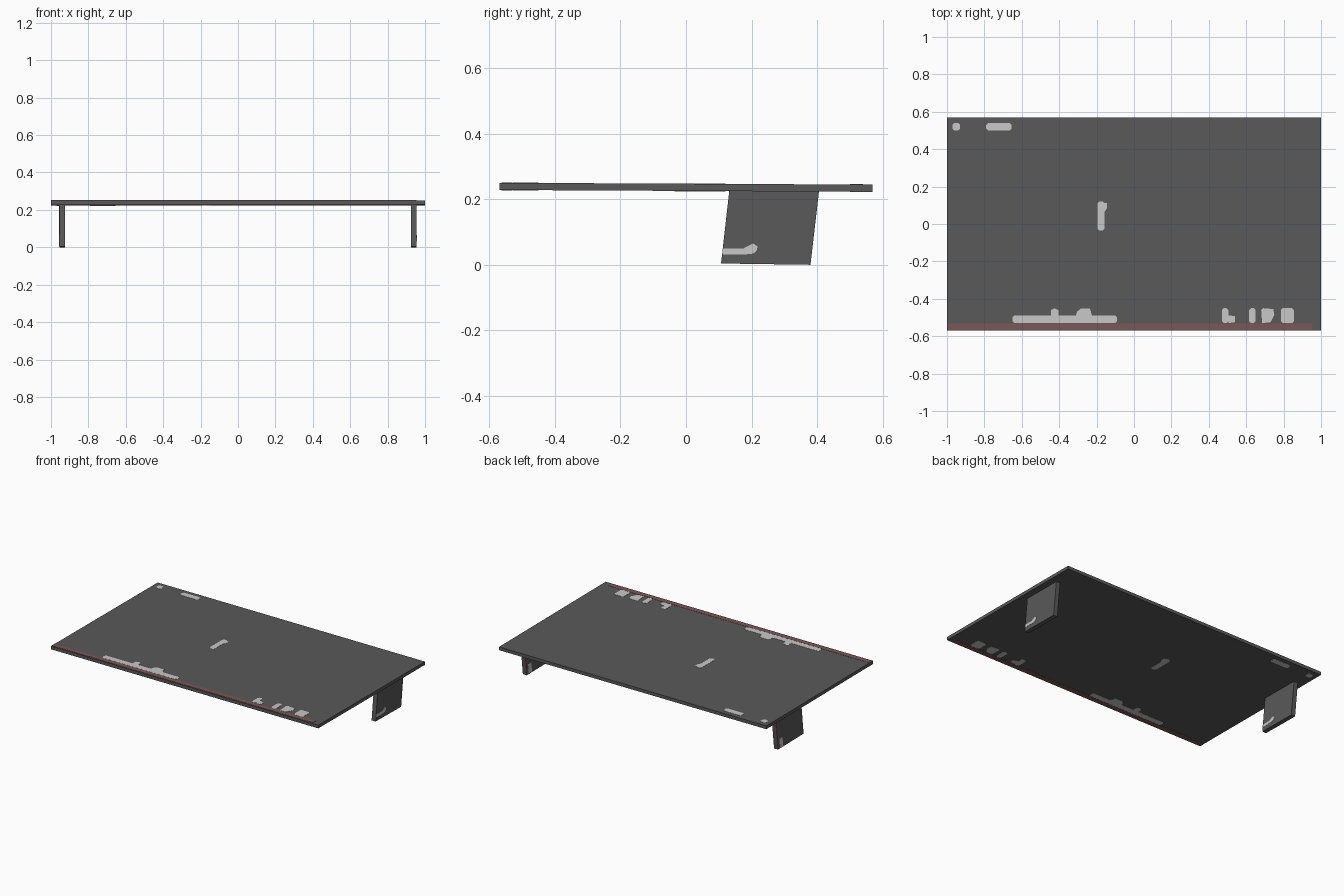
import bpy, bmesh
from mathutils import Vector

if "Cube" in bpy.data.objects:
    bpy.data.objects.remove(bpy.data.objects["Cube"])


def material(name, rgb):
    m = bpy.data.materials.new(name)
    m.diffuse_color = (*rgb, 1)
    m.use_nodes = True
    m.node_tree.nodes["Principled BSDF"].inputs["Base Color"].default_value = m.diffuse_color
    return m


GREY = material("dark grey", (0.10, 0.10, 0.10))
PALE = material("pale grey", (0.58, 0.58, 0.58))
RED = material("dull red", (0.20, 0.095, 0.095))


def prisms(name, outlines, offset, mat):
    """Closed prisms: each 3D outline is swept along the offset vector."""
    bm = bmesh.new()
    for pts in outlines:
        low = [bm.verts.new(p) for p in pts]
        high = [bm.verts.new(Vector(p) + Vector(offset)) for p in pts]
        bm.faces.new(low[::-1])
        bm.faces.new(high)
        for i in range(len(pts)):
            j = (i + 1) % len(pts)
            bm.faces.new((low[i], low[j], high[j], high[i]))
    bmesh.ops.recalc_face_normals(bm, faces=bm.faces[:])
    mesh = bpy.data.meshes.new(name)
    bm.to_mesh(mesh)
    bm.free()
    mesh.materials.append(mat)
    ob = bpy.data.objects.new(name, mesh)
    bpy.context.collection.objects.link(ob)


def chamfered(x0, x1, y0, y1, c=0.01):
    return [(x0 + c, y0), (x1 - c, y0), (x1, y0 + c), (x1, y1 - c),
            (x1 - c, y1), (x0 + c, y1), (x0, y1 - c), (x0, y0 + c)]


def rect(x0, x1, y0, y1):
    return [(x0, y0), (x1, y0), (x1, y1), (x0, y1)]


def under(y):                      # underside height of the tilted slab
    return 0.2255 - 0.005 * y


THICK, PLATE = 0.022, 0.0012


def on_slab(outline, lift):
    return [(x, y, under(y) + lift) for x, y in outline]


# Slab
prisms("wing_slab", [on_slab(rect(-1, 1, -0.57, 0.57), 0)], (0, 0, THICK), GREY)

# Worn pale patches and front stripe, on both faces of the slab
patches = [chamfered(*r) for r in (
    (-0.97, -0.93, 0.50, 0.54), (-0.79, -0.655, 0.50, 0.54),
    (-0.195, -0.158, -0.035, 0.12),
    (-0.65, -0.09, -0.53, -0.49),
    (0.47, 0.505, -0.53, -0.45), (0.615, 0.65, -0.53, -0.45),
    (0.785, 0.855, -0.53, -0.45))]
patches += [
    [(-0.16, 0.06), (-0.145, 0.085), (-0.145, 0.112), (-0.16, 0.112)],
    [(-0.445, -0.49), (-0.405, -0.49), (-0.405, -0.46), (-0.425, -0.45), (-0.445, -0.46)],
    [(-0.31, -0.49), (-0.225, -0.49), (-0.235, -0.452), (-0.285, -0.452), (-0.305, -0.47)],
    [(0.505, -0.53), (0.54, -0.525), (0.54, -0.493), (0.505, -0.488)],
    [(0.685, -0.53), (0.73, -0.525), (0.75, -0.485), (0.745, -0.455), (0.69, -0.45), (0.68, -0.46)],
]
stripe = [rect(-1, 0.955, -0.563, -0.531)]
for side, lift in (("top", THICK), ("bottom", -PLATE)):
    prisms(f"{side}_patches", [on_slab(p, lift) for p in patches], (0, 0, PLATE), PALE)
    prisms(f"{side}_stripe", [on_slab(p, lift) for p in stripe], (0, 0, PLATE), RED)

# Raked supports with their painted marks
support = [(0.107, 0.004), (0.38, 0), (0.406, under(0.406)), (0.132, under(0.132))]
right_marks = [
    [(0.110, 0.031), (0.113, 0.049), (0.178, 0.049), (0.175, 0.031)],
    [(0.175, 0.031), (0.178, 0.052), (0.205, 0.065), (0.219, 0.056), (0.215, 0.042), (0.205, 0.034)],
]
left_red = [[(0.362, 0.004), (0.379, 0.004), (0.404, 0.22), (0.387, 0.22)]]
left_pale = [[(0.325, 0.004), (0.361, 0.004), (0.368, 0.07), (0.335, 0.07)]]
for side, x in (("left", -0.955), ("right", 0.925)):
    def at(outlines, px):
        return [[(px, y, z) for y, z in o] for o in outlines]
    prisms(f"{side}_support", at([support], x), (0.03, 0, 0), GREY)
    prisms(f"{side}_support_right_marks", at(right_marks, x + 0.03), (PLATE, 0, 0), PALE)
    prisms(f"{side}_support_stripe", at(left_red, x - PLATE), (PLATE, 0, 0), RED)
    prisms(f"{side}_support_left_marks", at(left_pale, x - PLATE), (PLATE, 0, 0), PALE)
